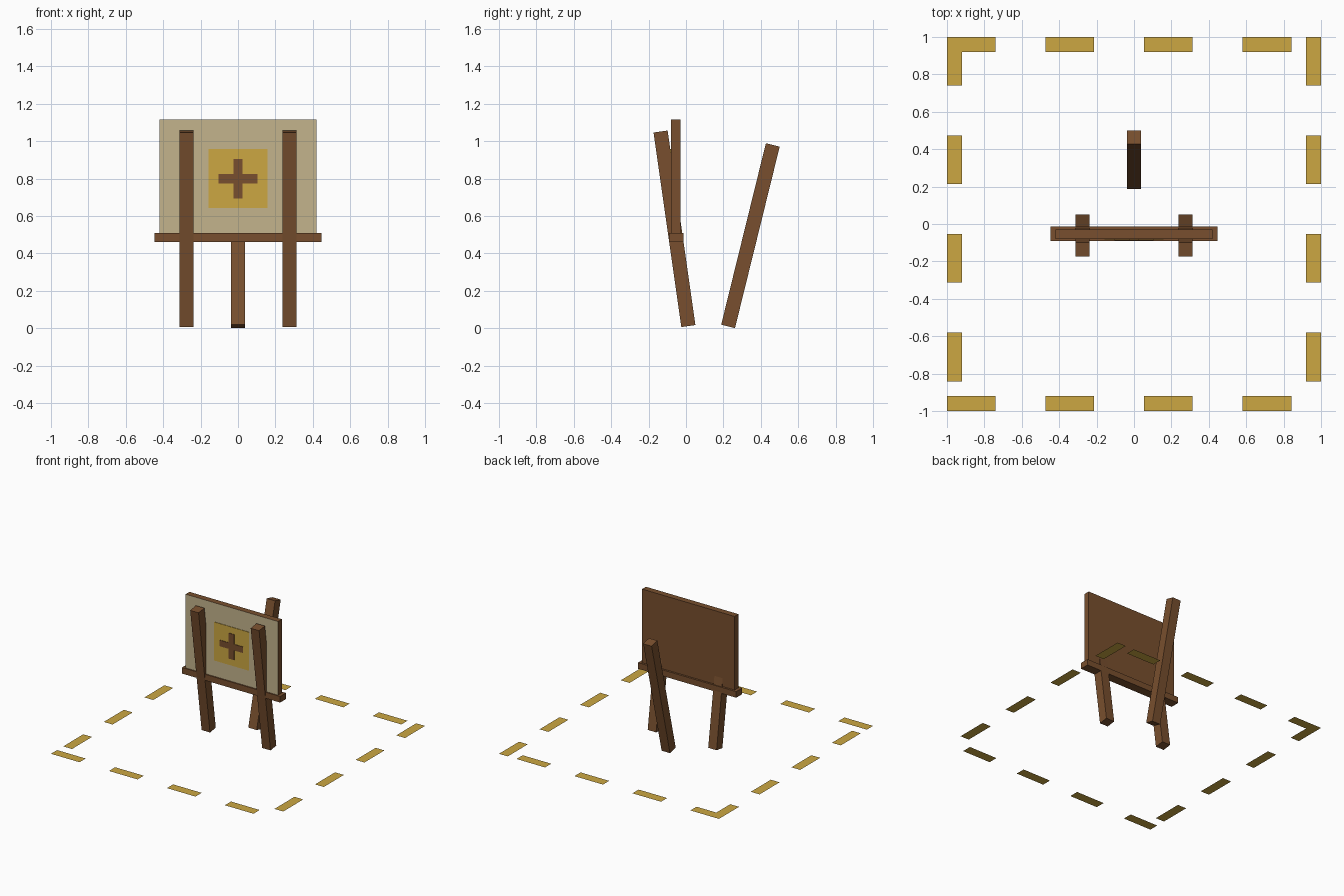
import bpy, bmesh, math
from mathutils import Matrix, Vector

if "Cube" in bpy.data.objects:
    bpy.data.objects.remove(bpy.data.objects["Cube"])


def material(name, r, g, b):
    lin = [((c / 255 + 0.055) / 1.055) ** 2.4 for c in (r, g, b)]
    m = bpy.data.materials.new(name)
    m.diffuse_color = (*lin, 1)
    m.use_nodes = True
    m.node_tree.nodes["Principled BSDF"].inputs["Base Color"].default_value = m.diffuse_color
    return m


WOOD = material("brown wood", 120, 79, 46)
PAPER = material("beige canvas", 196, 179, 140)
YELLOW = material("mustard yellow", 204, 167, 66)


def finish(name, bm, *mats):
    me = bpy.data.meshes.new(name)
    bm.to_mesh(me)
    bm.free()
    for m in mats:
        me.materials.append(m)
    ob = bpy.data.objects.new(name, me)
    bpy.context.collection.objects.link(ob)
    return ob


def box(name, lo, hi, *mats):
    lo, hi = Vector(lo), Vector(hi)
    bm = bmesh.new()
    bmesh.ops.create_cube(bm, size=1, matrix=Matrix.Translation((lo + hi) / 2)
                          @ Matrix.Diagonal((*(hi - lo), 1)))
    if len(mats) > 1:  # second colour on the front face
        bm.normal_update()
        for f in bm.faces:
            f.material_index = int(f.normal.y < -0.9)
    return finish(name, bm, *mats)


def leg(name, x, bottom, top, width=0.076):
    """Square post leaning in the y-z plane between two (y, z) end centres."""
    a, b = Vector((x, *bottom)), Vector((x, *top))
    d = b - a
    bm = bmesh.new()
    bmesh.ops.create_cube(bm, size=1, matrix=Matrix.Translation((a + b) / 2)
                          @ Matrix.Rotation(-math.atan2(d.y, d.z), 4, 'X')
                          @ Matrix.Diagonal((width, width, d.length, 1)))
    return finish(name, bm, WOOD)


# Easel legs
for side, x in (("left", -0.275), ("right", 0.275)):
    leg(side + "_front_leg", x, (0.0125, 0.012), (-0.136, 1.052))
leg("back_leg", 0, (0.225, 0.010), (0.464, 0.980))

# Board with canvas front, and the ledge it rests on
box("board", (-0.42, -0.08, 0.508), (0.42, -0.03, 1.115), WOOD, PAPER)
box("ledge", (-0.446, -0.09, 0.46), (0.446, -0.014, 0.51), WOOD)

# Yellow square and brown cross on the canvas
box("yellow_square", (-0.158, -0.084, 0.642), (0.158, -0.079, 0.958), YELLOW)
bm = bmesh.new()
a, b = 0.025, 0.105
quarter = [(b, -a), (b, a), (a, a)]
verts = []
for i in range(4):
    rot = Matrix.Rotation(i * math.pi / 2, 2)
    for p in quarter:
        q = rot @ Vector(p)
        verts.append(bm.verts.new((q.x, -0.083, 0.80 + q.y)))
face = bm.faces.new(verts)
out = bmesh.ops.extrude_face_region(bm, geom=[face])
bmesh.ops.translate(bm, vec=(0, -0.005, 0),
                    verts=[v for v in out["geom"] if isinstance(v, bmesh.types.BMVert)])
bmesh.ops.recalc_face_normals(bm, faces=bm.faces)
finish("cross", bm, WOOD)


# Dashed square on the floor
def dash(name, x0, y0, w, h):
    bm = bmesh.new()
    bm.faces.new([bm.verts.new((x0 + u * w, y0 + v * h, 0))
                  for u, v in ((0, 0), (1, 0), (1, 1), (0, 1))])
    finish(name, bm, YELLOW)


LONG, WIDE, STEP = 0.26, 0.08, 0.527
for i in range(4):
    s = -1 + i * STEP
    for edge, pos in (("near", -1), ("far", 1 - WIDE)):
        dash(f"{edge}_dash_{i}", s, pos, LONG, WIDE)
    for edge, pos in (("left", -1), ("right", 1 - WIDE)):
        # the far left corner dash stops where the far row begins
        h = LONG - WIDE if (edge == "left" and i == 0) else LONG
        dash(f"{edge}_dash_{i}", pos, -s - LONG, WIDE, h)
